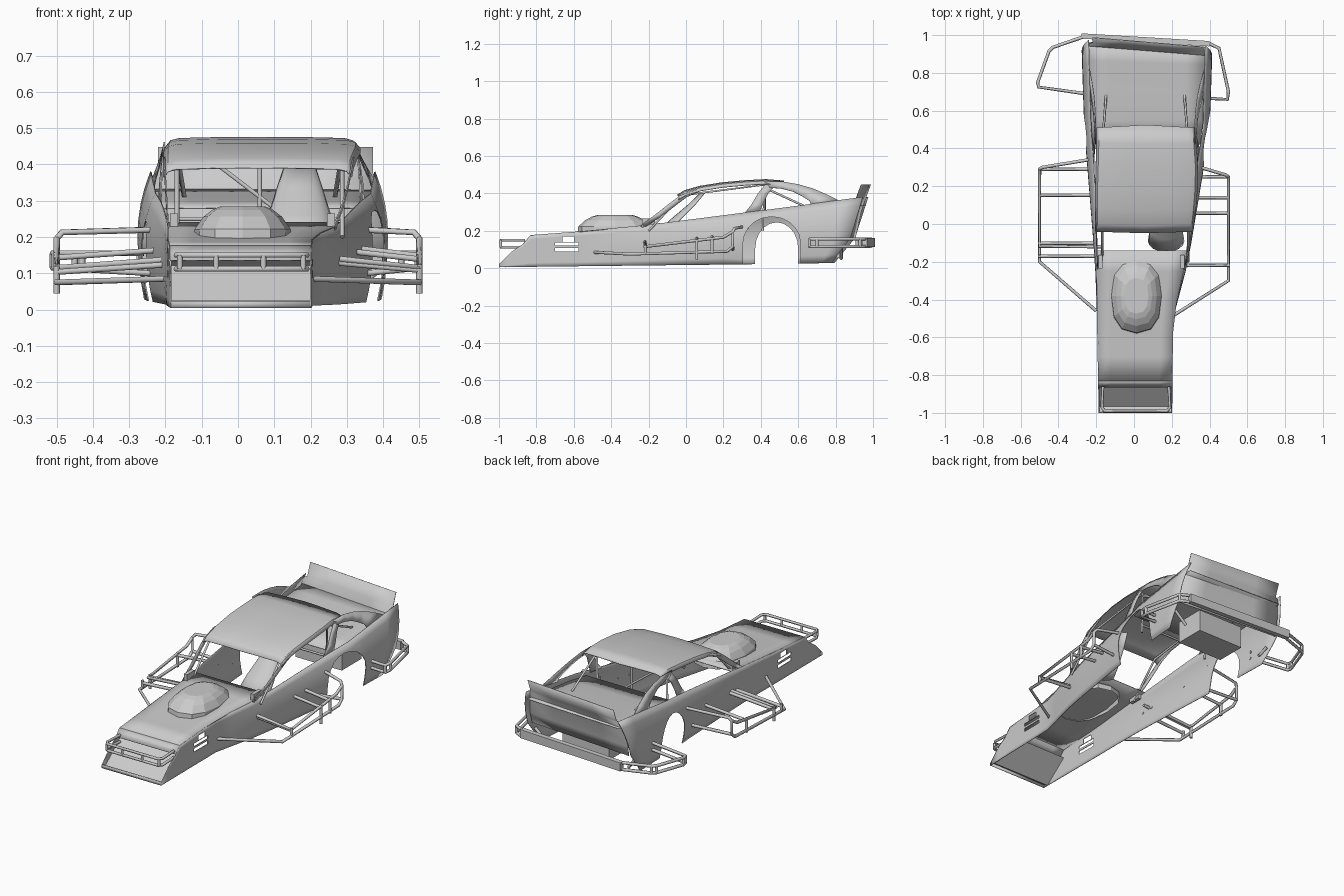
import bpy, bmesh, math
from mathutils import Vector

if "Cube" in bpy.data.objects:
    bpy.data.objects.remove(bpy.data.objects["Cube"])

grey = bpy.data.materials.new("plain grey")
grey.use_nodes = True
grey.diffuse_color = (0.6, 0.6, 0.6, 1)
grey.node_tree.nodes["Principled BSDF"].inputs["Base Color"].default_value = (0.6, 0.6, 0.6, 1)


def interp(pts, t):
    """Piecewise linear lookup."""
    for (a, va), (b, vb) in zip(pts, pts[1:]):
        if t <= b:
            return va + (vb - va) * max(0, (t - a) / (b - a))
    return pts[-1][1]


def select(ob):
    bpy.ops.object.select_all(action='DESELECT')
    ob.select_set(True)
    bpy.context.view_layer.objects.active = ob


def finish(name, bm, smooth=True, thick=0):
    bmesh.ops.recalc_face_normals(bm, faces=bm.faces)
    me = bpy.data.meshes.new(name)
    bm.to_mesh(me)
    bm.free()
    me.materials.append(grey)
    ob = bpy.data.objects.new(name, me)
    bpy.context.collection.objects.link(ob)
    select(ob)
    if smooth:
        bpy.ops.object.shade_smooth_by_angle(angle=math.radians(30))
    if thick:
        mod = ob.modifiers.new("thickness", 'SOLIDIFY')
        mod.thickness, mod.offset = thick, 0
        bpy.ops.object.modifier_apply(modifier=mod.name)
    return ob


def sheet(name, rows):
    """Thin panel lofted through rows of points."""
    bm = bmesh.new()
    grid = [[bm.verts.new(p) for p in row] for row in rows]
    for a, b in zip(grid, grid[1:]):
        for i in range(len(a) - 1):
            bm.faces.new((a[i], a[i + 1], b[i + 1], b[i]))
    return finish(name, bm, thick=.004)


def tubes(name, paths, r=0.0065):
    """Bent tubes along the given paths."""
    cu = bpy.data.curves.new(name, 'CURVE')
    cu.dimensions, cu.bevel_depth, cu.bevel_resolution = '3D', r, 1
    cu.use_fill_caps = True
    for path in paths:
        sp = cu.splines.new('POLY')
        sp.points.add(len(path) - 1)
        for p, co in zip(sp.points, path):
            p.co = (*co, 1)
    cu.materials.append(grey)
    ob = bpy.data.objects.new(name, cu)
    bpy.context.collection.objects.link(ob)
    select(ob)
    bpy.ops.object.convert(target='MESH')


def box(name, loc, size, turn=0):
    bm = bmesh.new()
    bmesh.ops.create_cube(bm, size=1)
    bmesh.ops.scale(bm, vec=size, verts=bm.verts)
    ob = finish(name, bm, False)
    ob.location, ob.rotation_euler.z = loc, turn


def cut(ob, profile):
    """Cut a (y, z) outline through a side panel."""
    bm = bmesh.new()
    face = bm.faces.new([bm.verts.new((-1, y, z)) for y, z in profile])
    ext = bmesh.ops.extrude_face_region(bm, geom=[face])
    bmesh.ops.translate(bm, vec=(2, 0, 0), verts=[v for v in ext["geom"] if isinstance(v, bmesh.types.BMVert)])
    cutter = finish("cutter", bm, False)
    cutter.hide_render = True
    select(ob)
    mod = ob.modifiers.new("cut", 'BOOLEAN')
    mod.operation, mod.solver, mod.object = 'DIFFERENCE', 'EXACT', cutter
    bpy.ops.object.modifier_apply(modifier=mod.name)
    bpy.data.objects.remove(cutter)


# Body outline: top edge height and half widths along the length
TOP = [(-1, .02), (-.93, .09), (-.87, .13), (-.83, .175), (-.6, .192), (-.25, .225), (.5, .32), (.95, .38)]
WIDTH = {1: [(-1, .2), (-.5, .205), (-.2, .285), (.25, .36), (.5, .4), (.95, .412)],
         -1: [(-1, .185), (-.45, .195), (-.2, .205), (.3, .245), (.5, .262), (.95, .275)]}
TAIL = [(.03, .78), (.16, .88), (.38, .945)]


def side(y, s, d):
    """Point on the body side: s runs from bottom to top, d is the side."""
    zb, zt = .005 + .012 * (y + 1), interp(TOP, y)
    z = zb + s * (zt - zb)
    bulge = interp([(-.5, 0), (.3, 1)], y) * (.035 if s > .5 else .018) * (2 * s - 1) ** 2
    x = d * (interp(WIDTH[d], y) - bulge)
    if y > .62:
        y = .62 + (y - .62) * (interp(TAIL, z) - .62) / .33
        y += .03 * (y - .62) / .33 if d < 0 else 0
    return Vector((x, y, z))


def across(y, drop=0, n=6):
    """Row of points from one top edge to the other."""
    a, b = side(y, 1, -1), side(y, 1, 1)
    return [a.lerp(b, i / n) - Vector((0, 0, drop)) for i in range(n + 1)]


# Side panels with wheel arches and front slots
stations = [-1, -.93, -.87, -.83, -.7, -.6, -.5, -.4, -.25, -.1, .05, .2, .35, .5, .62, .73, .84, .95]
for d, word in ((1, "left"), (-1, "right")):
    panel = sheet(word + "_side_panel", [[side(y, k / 8, d) for k in range(9)] for y in stations])
    y0, y1, top = (.305, .612, .275) if d > 0 else (.37, .6, .245)
    mid, r = (y0 + y1) / 2, (y1 - y0) / 2
    arch = [(mid - r * math.cos(a), top - .14 + .14 * math.sin(a)) for a in [math.pi * i / 10 for i in range(11)]]
    cut(panel, [(y0, -.1)] + arch + [(y1, -.1)])
    for a, b, lo, hi in ((-.7, -.575, .088, .108), (-.7, -.575, .12, .138), (-.66, -.6, .14, .17)):
        cut(panel, [(a, lo), (b, lo), (b, hi), (a, hi)])

# Nose with a recessed tray, hood and rear deck
bm = bmesh.new()
tray = bm.faces.new([bm.verts.new(p) for p in
                     ((-.185, -.996, .024), (.2, -.996, .024), (.2, -.86, .14), (-.185, -.86, .14))])
bmesh.ops.inset_individual(bm, faces=[tray], thickness=.03)
bmesh.ops.translate(bm, vec=(0, .03, -.018), verts=tray.verts)
finish("nose_panel", bm, False, .004)
sheet("nose_lip", [[Vector((x, -.998, z)) for x in (-.185, .2)] for z in (.004, .024)])
sheet("nose_upper", [across(y) for y in (-.865, -.83)])
sheet("hood", [across(y) for y in (-.83, -.7, -.6, -.4, -.25, -.14)])
sheet("rear_deck", [across(y, drop) for y, drop in ((.42, .03), (.55, .03), (.7, .035), (.85, .045), (.94, .045))])

# Faceted hood scoop
bm = bmesh.new()
rings = []
for f, z in ((1, .19), (.98, .222), (.8, .256), (.62, .275), (.47, .284)):
    ring = []
    for i in range(12):
        c, s = math.cos(math.tau * i / 12), math.sin(math.tau * i / 12)
        ring.append(bm.verts.new((.013 + .135 * f * math.copysign(abs(c) ** .8, c),
                                  -.38 + .2 * f * math.copysign(abs(s) ** .8, s), z)))
    rings.append(ring)
for a, b in zip(rings, rings[1:]):
    for i in range(12):
        bm.faces.new((a[i - 1], a[i], b[i], b[i - 1]))
bm.faces.new(rings[-1])
finish("hood_scoop", bm, False)

# Roof with rolled edges
roof = []
for y, z in ((-.04, .39), (0, .415), (.08, .438), (.2, .457), (.32, .468), (.43, .474), (.51, .466)):
    a, b = -.205 + .03 * max(0, y - .2), .318 + .02 * math.sin(y * 6)
    roof.append([Vector((a + (b - a) * t, y + .015 * (1 - abs(2 * t - 1)) * (1 if y > .5 else -.5), z - drop))
                 for t, drop in ((0, .025), (.025, .009), (.07, .003), (.3, 0), (.5, 0), (.7, 0), (.93, .003), (.975, .009), (1, .025))])
sheet("roof", roof)

# Pillars and sail panels
for d, word in ((1, "left"), (-1, "right")):
    top_x = .322 if d > 0 else .203

    def post(y, z):
        low = abs(side(min(y, .8), 1, d).x)
        t = (z - interp(TOP, y)) / (.46 - interp(TOP, y))
        return Vector((d * (low + (top_x - low) * max(0, t)), y, z))

    sheet(word + "_front_pillar", [[post(a, z), post(a + .035, z + e)] for a, z, e in
                                   ((-.25, .222, 0), (-.16, .29, -.01), (-.09, .345, -.01), (-.03, .39, -.01), (.06, .42, 0))])
    sheet(word + "_door_post", [[post(a, z), post(a + w, z)] for a, z, w in
                                ((.31, .29, .08), (.35, .34, .06), (.385, .4, .055), (.43, .455, .06))])
    sheet(word + "_sail_panel", [[post(*p), post(*q)] for p, q in
                                 (((.42, .462), (.45, .43)), ((.52, .462), (.51, .425)), ((.6, .448), (.57, .41)),
                                  ((.68, .425), (.62, .385)), ((.75, .395), (.66, .36)), ((.82, .36), (.67, .335)))])
    x = d * (top_x - .035)
    tubes(word + "_cage_rail", [[(x, -.2, .2), (x, -.02, .39), (x, .42, .445), (x, .41, .2)],
                                [(x, .42, .43), (x - d * .02, .68, .31)]])
    box(word + "_cowl_bracket", (d * abs(side(-.2, 1, d).x) - d * .015, -.2, .235), (.022, .07, .06))

tubes("cage_hoop", [[(-.165, .42, .445), (.285, .42, .445)], [(.06, .42, .445), (.06, .42, .28)],
                    [(-.11, .42, .44), (.1, .42, .28)], [(-.165, .41, .25), (.285, .41, .25)]])

# Rear panel rising into the spoiler
sheet("rear_spoiler", [[Vector((a + (b - a) * i / 4, y + .03 - .05 * i / 4, z)) for i in range(5)]
                       for y, z, a, b in ((.875, .16, -.262, .4), (.887, .22, -.265, .405), (.903, .3, -.255, .395),
                                          (.925, .365, -.24, .38), (.93, .375, -.22, .372), (.957, .447, -.22, .372))])

# Leaning curved seat
sheet("seat", [[Vector((.17 + r * math.cos(a), y - .6 * r * math.sin(a), z)) for a in [math.pi * i / 8 for i in range(9)]]
               for y, z, r in ((-.09, .2, .095), (-.03, .26, .085), (.05, .34, .06), (.1, .4, .04))])
box("fuel_tank", (.07, .74, .12), (.3, .18, .13))

# Front bumper
bumper = [[(-.165, -.86, z), (-.17, -.97, z), (-.155, -.99, z), (.175, -.99, z), (.19, -.97, z), (.185, -.86, z)]
          for z in (.112, .15)]
bumper += [[(x, -.99, .112), (x, -.99, .15)] for x in (-.16, -.06, .07, .18)]
tubes("front_bumper", bumper, .008)

# Rear bumper and its corner loops
box("rear_bumper", (.06, .975, .137), (.68, .028, .05), -.06)
for word, path in (("left", ((.4, .955), (.45, .93), (.5, .7), (.495, .66), (.4, .665))),
                   ("right", ((-.27, .99), (-.43, .935), (-.45, .915), (-.51, .75), (-.505, .725), (-.26, .69)))):
    loops = [[(x, y, z) for x, y in path] for z in (.115, .155)]
    loops += [[(x, y, .115), (x, y, .155)] for x, y in path[1:-1]]
    x, y = path[-1]
    loops.append([(x * .8, .83, .05), (x, .83, .12)])
    tubes(word + "_rear_loop", loops, .009)

# Side guard rails
for d, word, ya, yb, yc, inner, bars in ((1, "left", -.49, -.3, .25, .35, (.15, .65, .8)),
                                         (-1, "right", -.46, -.2, .29, .24, (.06, .2, .72))):
    o = d * .5
    rails = [[(d * .2, ya, .085), (o, yb, .075), (o, yc - .03, .09), (o, yc, .115), (o, yc, .195),
              (o * .97, yc + .01, .213), (d * inner, yc + .05, .22)],
             [(d * (inner - .07), yb + .08, .14), (o, yb + .08, .115), (o, yc - .05, .165), (o, yc, .195)],
             [(d * inner, yc, .1), (o, yc, .115)]]
    for f in bars:
        y = yb + (yc - yb) * f
        z = .1 + .06 * f
        rails.append([(d * (abs(side(y, .5, d).x) - .004), y, z + .02), (o, y, z)])
        rails.append([(o, y, z + .015), (o, y, .045 if f == bars[1] else .075)])
    tubes(word + "_guard_rail", rails, .009)
